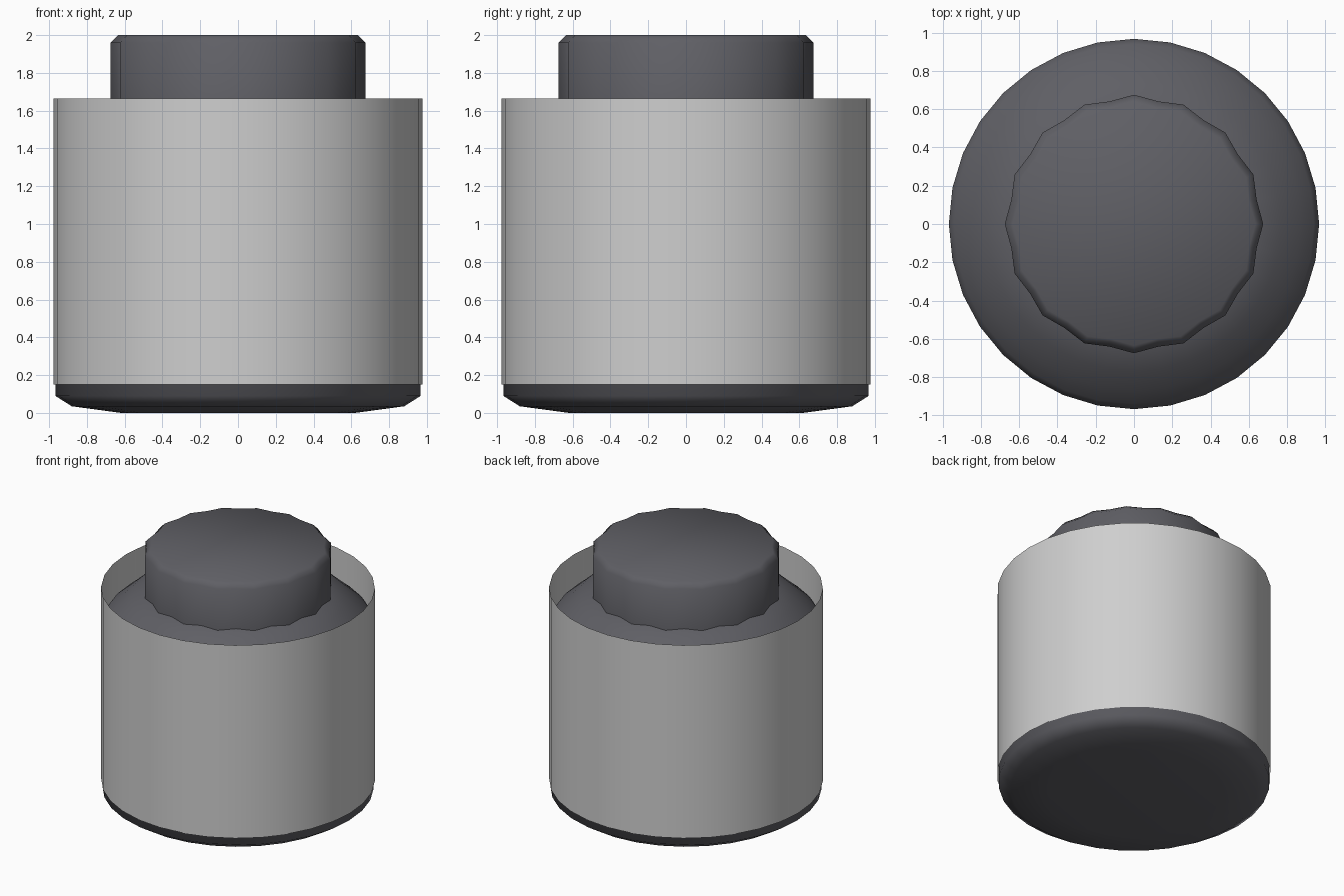
import bpy
import bmesh
from math import cos, sin, pi

cube = bpy.data.objects.get("Cube")
if cube:
    bpy.data.objects.remove(cube, do_unlink=True)


def make_material(name, color):
    mat = bpy.data.materials.new(name)
    mat.use_nodes = True
    mat.diffuse_color = color
    bsdf = mat.node_tree.nodes["Principled BSDF"]
    bsdf.inputs["Base Color"].default_value = color
    bsdf.inputs["Roughness"].default_value = 0.6
    return mat


def lathe(name, profile, mat, segments=32, groove=0.0, close_bottom=False, close_top=False):
    """Turn an (r, z) profile about z; groove pulls in every second column."""
    bm = bmesh.new()
    rings = []
    for r, z in profile:
        ring = []
        for i in range(segments):
            a = 2 * pi * i / segments
            rad = r - groove * (i % 2)
            ring.append(bm.verts.new((rad * cos(a), rad * sin(a), z)))
        rings.append(ring)
    for low, high in zip(rings, rings[1:]):
        for i in range(segments):
            j = (i + 1) % segments
            bm.faces.new((low[i], low[j], high[j], high[i]))
    if close_bottom:
        bm.faces.new(rings[0][::-1])
    if close_top:
        bm.faces.new(rings[-1])
    for face in bm.faces:
        face.smooth = True
    mesh = bpy.data.meshes.new(name)
    bm.to_mesh(mesh)
    bm.free()
    mesh.materials.append(mat)
    obj = bpy.data.objects.new(name, mesh)
    bpy.context.collection.objects.link(obj)
    return obj


dark = make_material("dark grey plastic", (0.115, 0.115, 0.13, 1))
light = make_material("light grey label", (0.62, 0.62, 0.62, 1))

# Jar body with a chamfered base and a sloping shoulder
body_profile = [(0.62, 0), (0.88, 0.035), (0.967, 0.09), (0.967, 1.4),
                (0.94, 1.44), (0.87, 1.5), (0.77, 1.59), (0.6, 1.67)]
lathe("jar_body", body_profile, dark, close_bottom=True, close_top=True)

# Open label sleeve standing above the shoulder
lathe("label_sleeve", [(0.976, 0.15), (0.976, 1.665)], light)

# Ridged lid with a softened top edge
lid_profile = [(0.675, 1.55), (0.675, 1.96), (0.65, 1.985), (0.635, 2.0)]
lathe("lid", lid_profile, dark, groove=0.022, close_top=True)
